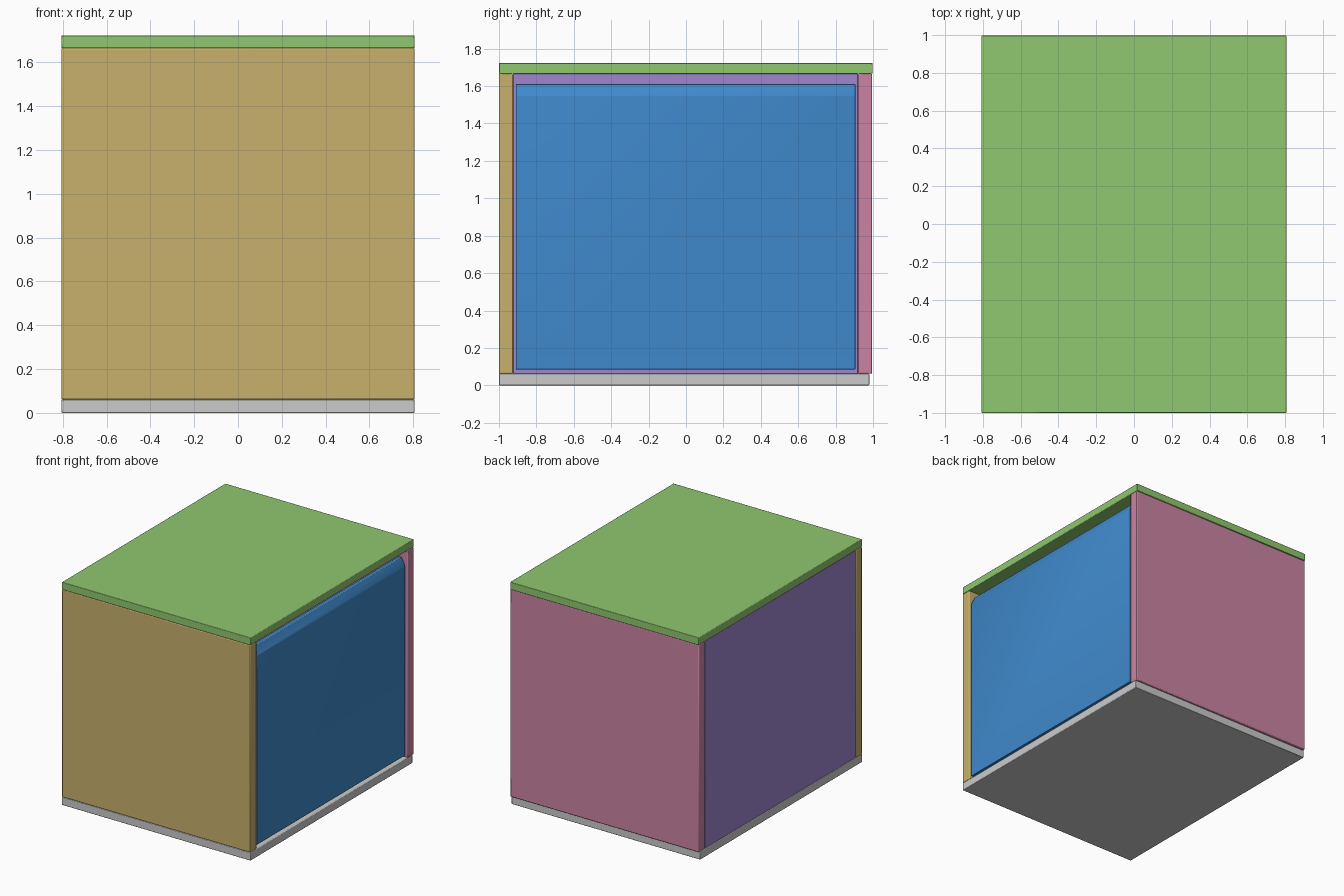
import bpy
import bmesh
from mathutils import Vector

if "Cube" in bpy.data.objects:
    bpy.data.objects.remove(bpy.data.objects["Cube"])


def finish(name, bm, color, bevel):
    """Turn a bmesh into a named, coloured object with slightly eased edges."""
    bmesh.ops.recalc_face_normals(bm, faces=bm.faces)
    mesh = bpy.data.meshes.new(name)
    bm.to_mesh(mesh)
    bm.free()
    obj = bpy.data.objects.new(name, mesh)
    bpy.context.collection.objects.link(obj)
    if color:
        mat = bpy.data.materials.new(name + "_paint")
        mat.diffuse_color = (*color, 1)
        mat.use_nodes = True
        mat.node_tree.nodes["Principled BSDF"].inputs["Base Color"].default_value = mat.diffuse_color
        mesh.materials.append(mat)
    mod = obj.modifiers.new("eased_edges", 'BEVEL')
    mod.width = bevel
    mod.segments = 2
    mod.limit_method = 'ANGLE'
    mod.angle_limit = 0.3
    bpy.ops.object.select_all(action='DESELECT')
    obj.select_set(True)
    bpy.context.view_layer.objects.active = obj
    bpy.ops.object.shade_smooth_by_angle()
    return obj


def board(name, x, y, z, color=None, bevel=0.004):
    """Rectangular board given by its x, y and z ranges."""
    bm = bmesh.new()
    bmesh.ops.create_cube(bm, size=1)
    lo, hi = Vector((x[0], y[0], z[0])), Vector((x[1], y[1], z[1]))
    for v in bm.verts:
        v.co = Vector(((lo + hi)[i] / 2 + v.co[i] * (hi - lo)[i] for i in range(3)))
    return finish(name, bm, color, bevel)


W = 0.807                      # half width
Z0, Z1, Z2 = 0.062, 1.666, 1.724   # base top, lid underside, lid top

# Base and lid
board("base_board", (-W, W), (-1, 0.98), (0, Z0))
board("top_board", (-W, W), (-1, 0.998), (Z1, Z2), (0.28, 0.58, 0.16))

# Side walls
board("front_wall", (-W, W), (-1, -0.925), (Z0, Z1), (0.58, 0.44, 0.15), 0.006)
board("rear_wall", (-W, W), (0.92, 0.995), (Z0, Z1), (0.60, 0.23, 0.36), 0.006)

# Back panel, set between the side walls
board("back_panel", (-W + 0.002, -W + 0.062), (-0.925, 0.92), (Z0, Z1), (0.35, 0.24, 0.62))

# Door with a sloped finger grip along its upper edge
profile = [(0.74, 0.085), (0.798, 0.085), (0.798, 1.548), (0.768, 1.61), (0.74, 1.61)]
bm = bmesh.new()
face = bm.faces.new([bm.verts.new((x, -0.91, z)) for x, z in profile])
ext = bmesh.ops.extrude_face_region(bm, geom=[face])
bmesh.ops.translate(bm, vec=(0, 1.815, 0),
                    verts=[g for g in ext["geom"] if isinstance(g, bmesh.types.BMVert)])
finish("door", bm, (0.05, 0.25, 0.60), 0.003)
